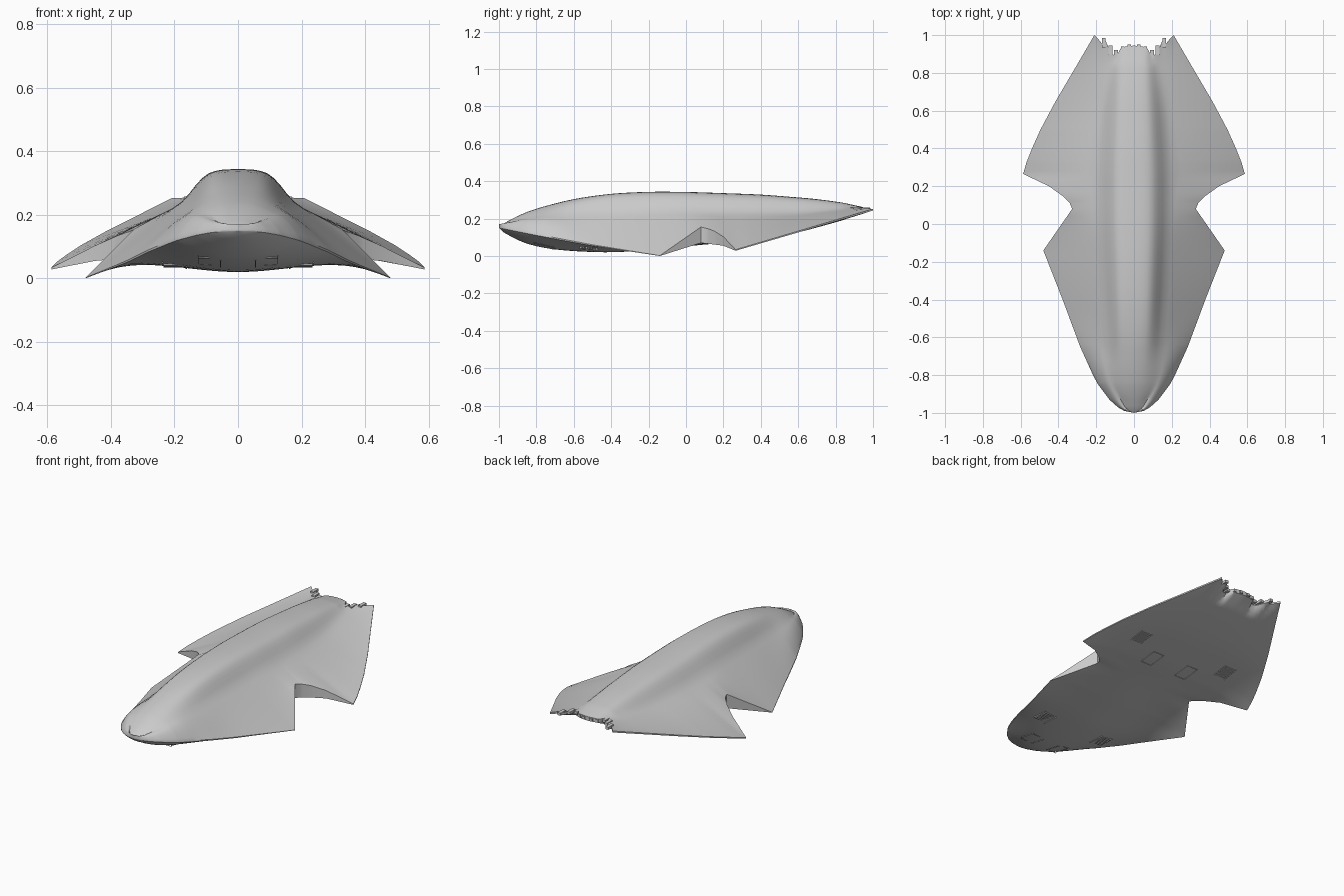
import bpy, bmesh, math
from mathutils import Vector

if "Cube" in bpy.data.objects:
    bpy.data.objects.remove(bpy.data.objects["Cube"])

# Hull guide curves, each keyed along y (nose at -1, tail at +1)
HALF_WIDTH = [(-1, 0), (-.99, .05), (-.97, .085), (-.93, .13), (-.85, .19), (-.8, .217), (-.65, .285),
              (-.4, .378), (-.14, .48), (.08, .327), (.11, .34), (.15, .38), (.2, .45), (.265, .587),
              (.33, .568), (.4, .54), (.5, .495), (.65, .415), (.82, .315), (1, .21)]
EDGE_TOP = [(-1, .155), (-.8, .117), (-.5, .06), (-.14, .002), (.08, .155), (.14, .14), (.2, .103),
            (.265, .034), (1, .252)]
EDGE_LOW = [(-1, .15), (-.8, .11), (-.5, .054), (-.14, 0), (.08, .07), (.2, .055), (.265, .028), (1, .243)]
CROWN = [(-1, .155), (-.97, .178), (-.9, .217), (-.8, .255), (-.6, .306), (-.4, .334), (-.2, .344),
         (0, .343), (.4, .329), (.7, .305), (.9, .276), (1, .262)]
BELLY = [(-1, .15), (-.97, .12), (-.9, .08), (-.77, .042), (-.6, .025), (-.4, .018), (-.14, .035),
         (.1, .062), (.3, .075), (.6, .125), (.8, .18), (1, .238)]
SHOULDER_X = [(-1, 0), (-.99, .03), (-.97, .052), (-.93, .08), (-.8, .14), (-.6, .17), (-.3, .19),
              (0, .205), (.3, .205), (.6, .18), (.9, .13), (1, .12)]
SHOULDER_Z = [(-1, .155), (-.97, .17), (-.9, .193), (-.8, .212), (-.6, .203), (-.3, .212), (0, .222),
              (.3, .22), (.6, .223), (.9, .249), (1, .256)]
ARCH = [(-1, 0), (-.9, 0), (-.5, .015), (-.14, .032), (.08, 0), (.27, .01), (.5, 0), (1, 0)]
# Dome profile: (fraction out, nose height, mid-body height)
DOME = [(0, 1, 1), (.13, .98, .997), (.25, .94, .985), (.36, .88, .955), (.46, .8, .895), (.55, .7, .78),
        (.64, .59, .62), (.74, .44, .4), (.86, .24, .17), (1, 0, 0)]
TAIL_CUT = [(0, .945), (.07, .935), (.09, .89), (.12, .9), (.15, .97), (.17, .955), (.19, .98), (.21, 1)]
WING_STEPS = 9


def lin(keys, t):
    for (a, p), (b, q) in zip(keys, keys[1:]):
        if t <= b:
            return p + (q - p) * max(0, t - a) / (b - a)
    return keys[-1][1]


def soft(keys, y):
    r = min(.07, 1 - abs(y))
    return sum(lin(keys, y + r * d / 3) for d in range(-3, 4)) / 7


def under_z(x, y):
    w = max(lin(HALF_WIDTH, y), 1e-5)
    u = min(abs(x) / w, 1)
    p = 3 if y > -.6 else 2 + (y + 1) / .4
    b = soft(BELLY, y)
    return b + (lin(EDGE_LOW, y) - b) * u ** p + soft(ARCH, y) * 5.2 * u * u * (1 - u)


def section(y):
    """Half cross-section as (x, upper z, lower z) from centre to edge."""
    w, s = lin(HALF_WIDTH, y), soft(SHOULDER_X, y)
    s = min(s, w * .7)
    h, zs, ze = soft(CROWN, y), soft(SHOULDER_Z, y), lin(EDGE_TOP, y)
    k = min(1, max(0, (y + .85) / .4))
    k = k * k * (3 - 2 * k)
    pts = [(f * s, zs + (h - zs) * (a + (b - a) * k)) for f, a, b in DOME]
    for i in range(1, WING_STEPS + 1):
        f = i / WING_STEPS
        pts.append((s + (w - s) * f, zs + (ze - zs) * f + (1 - k) * .06 * f * (1 - f)))
    return [(x, z, min(z, under_z(x, y))) for x, z in pts]


def finish(bm, name, angle=32):
    bmesh.ops.remove_doubles(bm, verts=bm.verts, dist=1e-5)
    bmesh.ops.recalc_face_normals(bm, faces=bm.faces)
    me = bpy.data.meshes.new(name)
    bm.to_mesh(me)
    bm.free()
    ob = bpy.data.objects.new(name, me)
    bpy.context.collection.objects.link(ob)
    bpy.ops.object.select_all(action='DESELECT')
    ob.select_set(True)
    bpy.context.view_layer.objects.active = ob
    bpy.ops.object.shade_smooth_by_angle(angle=math.radians(angle))
    return ob


def add_box(bm, loc, size, tilt=0):
    vs = bmesh.ops.create_cube(bm, size=1)['verts']
    for v in vs:
        c = Vector((v.co.x * size[0], v.co.y * size[1], v.co.z * size[2]))
        c.z += c.y * tilt
        v.co = c + Vector(loc)


# Lofted hull: body, swept wings and side notches in one skin
ys = sorted({round(k[0], 3) for k in HALF_WIDTH} | {round(-1 + i * .04, 3) for i in range(51)}
            | {-.998, -.995, -.98})
bm = bmesh.new()
rings = []
for y in ys:
    half = section(y)
    ring = []
    for sx, x, zt, zb in ([(-1, *p) for p in half[:0:-1]] + [(1, *p) for p in half]):
        yy = y
        if y > .84:  # ragged tail outline
            yy = .84 + (y - .84) / .16 * (lin(TAIL_CUT, x) - .84)
            if x > lin(HALF_WIDTH, y) - .001:
                yy = y
        ring.append((bm.verts.new((sx * x, yy, zt)), bm.verts.new((sx * x, yy, zb))))
    rings.append(ring)
n = len(rings[0])
for a, b in zip(rings, rings[1:]):
    for i in range(n - 1):
        for side in (0, 1):
            bm.faces.new((a[i][side], a[i + 1][side], b[i + 1][side], b[i][side]))
    for i in (0, n - 1):
        bm.faces.new((a[i][0], a[i][1], b[i][1], b[i][0]))
for i in range(n - 1):
    bm.faces.new((rings[-1][i][0], rings[-1][i + 1][0], rings[-1][i + 1][1], rings[-1][i][1]))
bmesh.ops.dissolve_degenerate(bm, dist=1e-5, edges=bm.edges)
finish(bm, "hull")

# Slatted vents on the belly
bm = bmesh.new()
for x, y in ((.2, -.52), (.3, .42)):
    for sx in (-1, 1):
        tilt = (under_z(x, y + .04) - under_z(x, y - .04)) / .08
        for i in range(-3, 4):
            yy = y + i * .014
            add_box(bm, (sx * x, yy, under_z(x, yy)), (.07, .007, .006), tilt)
        for e in (-1, 1):
            add_box(bm, (sx * (x + e * .037), y, under_z(x + e * .037, y)), (.004, .1, .006), tilt)
finish(bm, "belly_vents")

# Thin landing gear door outlines
bm = bmesh.new()
for x, y in ((.09, -.76), (.12, .3)):
    for sx in (-1, 1):
        tilt = (under_z(x, y + .05) - under_z(x, y - .05)) / .1
        for e in (-1, 1):
            add_box(bm, (sx * (x + e * .035), y, under_z(x + e * .035, y)), (.003, .11, .003), tilt)
            add_box(bm, (sx * x, y + e * .055, under_z(x, y + e * .055)), (.07, .003, .003), tilt)
finish(bm, "gear_doors")

# Small machinery in the tail opening
bm = bmesh.new()
for sx in (-1, 1):
    for x, y, sy in ((.025, .935, .03), (.06, .925, .03), (.095, .9, .04), (.125, .92, .05), (.16, .96, .05)):
        add_box(bm, (sx * x, y, .25), (.02, sy, .016))
finish(bm, "tail_machinery")
